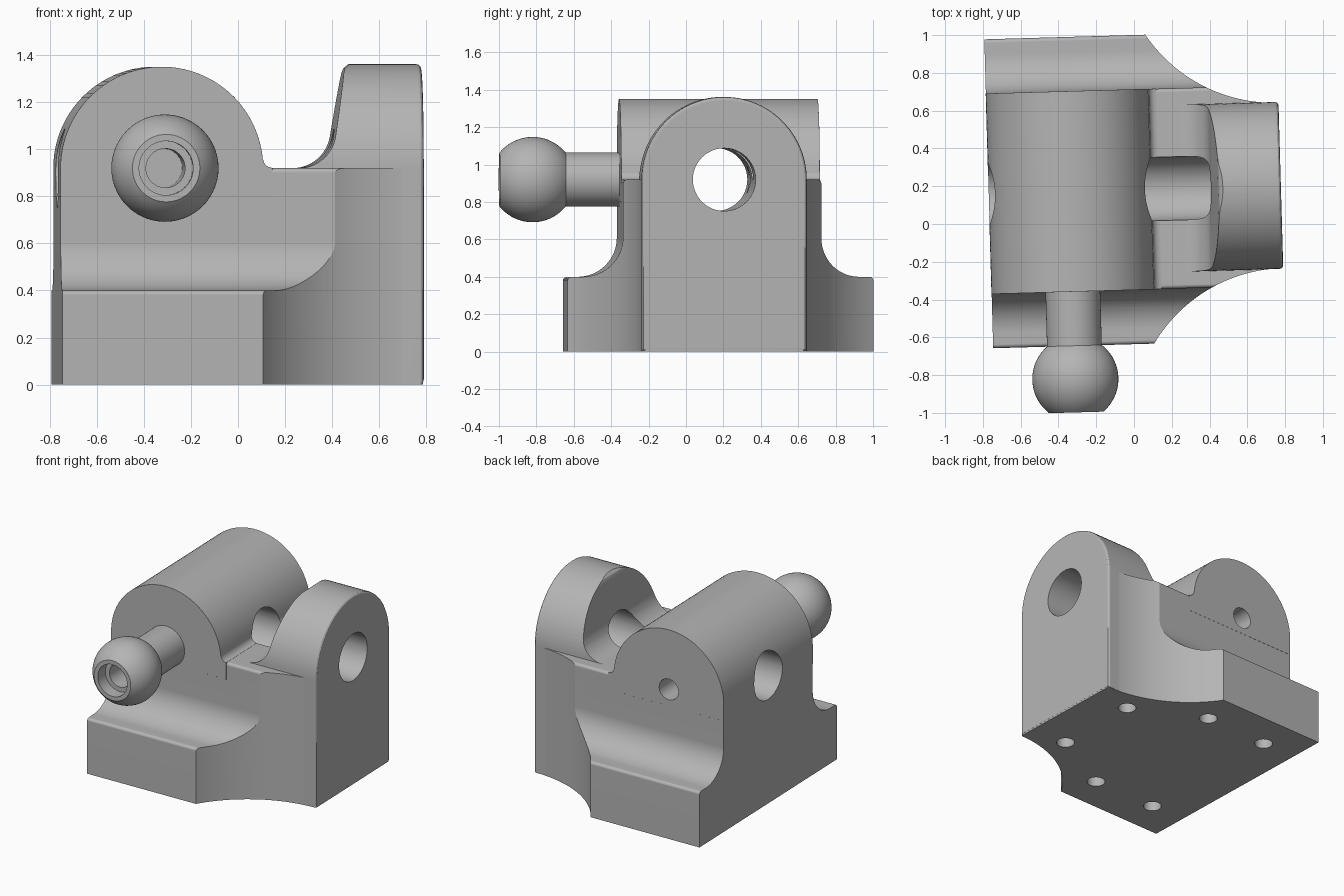
import bpy, bmesh, math
from mathutils import Matrix, Vector

cube = bpy.data.objects.get("Cube")
if cube:
    bpy.data.objects.remove(cube)

AXIS_Z = 0.92          # height of every bore axis
BARREL_X = -0.334      # barrel and stud axis
PLACE = Matrix.Rotation(math.radians(1.65), 4, 'Z') @ Matrix.Translation((0, 0.182, 0))

metal = bpy.data.materials.new("grey metal")
metal.use_nodes = True
grey = (0.46, 0.46, 0.46, 1)
metal.diffuse_color = grey
metal.node_tree.nodes["Principled BSDF"].inputs["Base Color"].default_value = grey


def arc(cx, cy, r, start, end, n=16):
    angles = [math.radians(start + (end - start) * i / n) for i in range(n + 1)]
    return [(cx + r * math.cos(a), cy + r * math.sin(a)) for a in angles]


def mirrored(half):
    """Close a half outline (positive second coordinate) across the x axis."""
    return half + [(a, -b) for a, b in reversed(half)]


def new_object(name, bm):
    bmesh.ops.recalc_face_normals(bm, faces=bm.faces)
    mesh = bpy.data.meshes.new(name)
    bm.to_mesh(mesh)
    bm.free()
    mesh.materials.append(metal)
    obj = bpy.data.objects.new(name, mesh)
    bpy.context.collection.objects.link(obj)
    return obj


def prism(name, outline, axis, low, high, rounding=0):
    """Extrude an outline along an axis, with optionally rounded end edges."""
    place = {'X': lambda a, b, d: (d, a, b),
             'Y': lambda a, b, d: (a, d, b),
             'Z': lambda a, b, d: (a, b, d)}[axis]
    bm = bmesh.new()
    cap = bm.faces.new([bm.verts.new(place(a, b, low)) for a, b in outline])
    out = bmesh.ops.extrude_face_region(bm, geom=[cap], use_keep_orig=True)
    moved = [v for v in out["geom"] if isinstance(v, bmesh.types.BMVert)]
    bmesh.ops.translate(bm, verts=moved, vec=Vector(place(0, 0, high - low)))
    bmesh.ops.recalc_face_normals(bm, faces=bm.faces)
    if rounding:
        index = 'XYZ'.index(axis)
        edges = [e for e in bm.edges
                 if abs(e.verts[0].co[index] - e.verts[1].co[index]) < 1e-5]
        bmesh.ops.bevel(bm, geom=edges, offset=rounding, segments=3,
                        profile=0.5, affect='EDGES', clamp_overlap=True)
    return new_object(name, bm)


def hole(axis, a, b, r, low, high):
    return prism("hole_cutter", arc(a, b, r, 0, 360, 48)[:-1], axis, low, high)


def combine(target, tool, operation):
    mod = target.modifiers.new("combine", 'BOOLEAN')
    mod.operation = operation
    mod.object = tool
    mod.solver = 'EXACT'
    bpy.context.view_layer.update()
    graph = bpy.context.evaluated_depsgraph_get()
    mesh = bpy.data.meshes.new_from_object(target.evaluated_get(graph))
    target.modifiers.clear()
    target.data = mesh
    bpy.data.objects.remove(tool)


def finish(obj):
    obj.data.transform(PLACE)
    obj.data.materials.clear()
    obj.data.materials.append(metal)
    for poly in obj.data.polygons:
        poly.material_index = 0
    obj.data.shade_smooth()
    obj.data.set_sharp_from_angle(angle=math.radians(25))
    mod = obj.modifiers.new("even_normals", 'WEIGHTED_NORMAL')
    mod.keep_sharp = True


# Base: stepped cross-section with coves, trimmed to the scooped plan
section = [(0.818, 0)] + arc(0.798, 0.38, 0.02, 0, 90, 4)
section += arc(0.74, 0.61, 0.21, 270, 180) + arc(0.51, 0.90, 0.02, 0, 90, 4)
section = section + [(-a, b) for a, b in reversed(section)]
body = prism("bracket_body", section, 'X', -0.764, 1.0)
plan_half = [(-0.9, 1.0), (0.09, 1.0)] + arc(0.78, 1.257, 0.819, 212.4, 269, 28)
plan_half += [(0.78, 0.425)]
combine(body, prism("plan_trim", mirrored(plan_half), 'Z', -0.2, 1.5), 'INTERSECT')

# Round-topped barrel with a small fillet down to the deck
barrel = [(-0.765, 0.8)] + arc(BARREL_X, AXIS_Z, 0.431, 180, 4, 48)
barrel += arc(0.137, 0.961, 0.04, 190, 270, 5) + [(0.137, 0.8)]
combine(body, prism("barrel", barrel, 'Y', -0.531, 0.531, 0.02), 'UNION')

# Arched lug with a curved, sloping inner side
arch = [(0.442, 0.002)] + arc(0, AXIS_Z, 0.442, 0, 180, 48) + [(-0.442, 0.002)]
lug = prism("lug", arch, 'X', 0.1, 0.783, 0.02)
slope = [(0.25, -0.1)] + arc(0.25, 1.08, 0.16, 270, 352, 12)
slope += [(0.45, 1.325), (0.457, 1.345), (0.475, 1.361), (0.5, 1.4), (1, 1.4), (1, -0.1)]
combine(lug, prism("lug_trim", slope, 'Y', -0.7, 0.7), 'INTERSECT')
combine(body, lug, 'UNION')

# Cross bore, rear pin hole and mounting holes underneath
combine(body, hole('X', 0, AXIS_Z, 0.168, -1, 1), 'DIFFERENCE')
combine(body, hole('Y', BARREL_X, AXIS_Z, 0.075, 0.08, 0.7), 'DIFFERENCE')
for x, y in ((-0.5, 0.56), (0, 0.565), (0.5, 0.31)):
    for side in (1, -1):
        combine(body, hole('Z', x, side * y, 0.06, -0.1, 0.2), 'DIFFERENCE')
finish(body)

# Ball stud: hollow truncated ball on a round shank, turned about its axis
BALL_Y, BALL_R = -0.993, 0.228
turned = [(0, -0.66), (0.083, -0.66), (0.083, -1.08), (0.115, -1.08), (0.115, -1.17)]
turned += [(r, BALL_Y + d) for r, d in arc(0, 0, BALL_R, -51, 50.5, 24)]
turned += [(0.145, -0.48), (0, -0.48)]
bm = bmesh.new()
verts = [bm.verts.new((BARREL_X + r, y, AXIS_Z)) for r, y in turned]
edges = [bm.edges.new(pair) for pair in zip(verts, verts[1:])]
bmesh.ops.spin(bm, geom=verts + edges, cent=(BARREL_X, 0, AXIS_Z), axis=(0, 1, 0),
               angle=math.tau, steps=56)
bmesh.ops.remove_doubles(bm, verts=bm.verts, dist=1e-4)
finish(new_object("ball_stud", bm))
